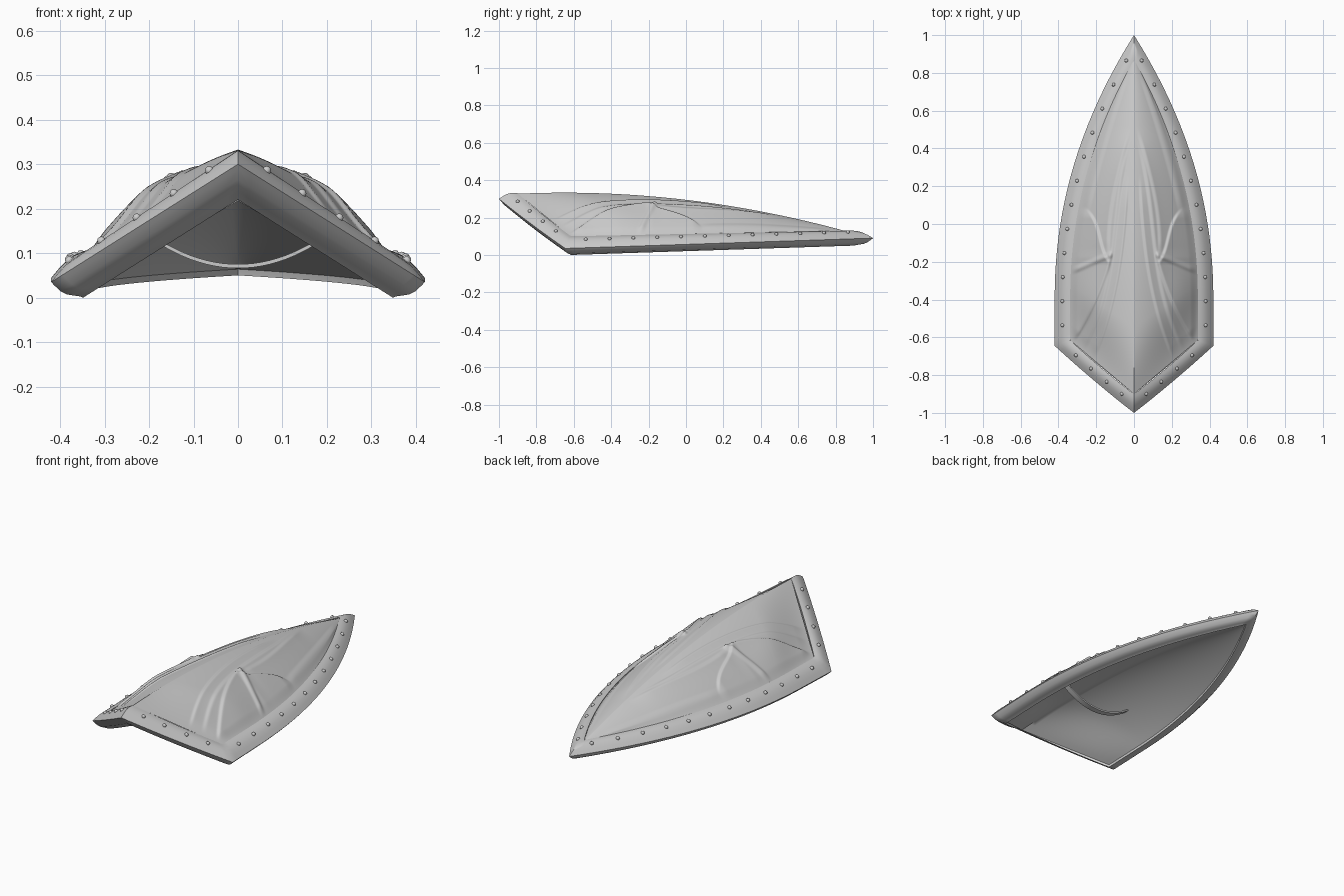
import bpy, bmesh, math
from mathutils import Vector

if "Cube" in bpy.data.objects:
    bpy.data.objects.remove(bpy.data.objects["Cube"], do_unlink=True)

steel = bpy.data.materials.new("grey steel")
steel.use_nodes = True
steel.diffuse_color = (0.6, 0.6, 0.6, 1)
steel.node_tree.nodes["Principled BSDF"].inputs["Base Color"].default_value = (0.6, 0.6, 0.6, 1)


def lerp(a, b, t):
    return a + (b - a) * t


def smooth(t):
    t = max(0.0, min(1.0, t))
    return t * t * (3 - 2 * t)


def finish(name, bm, mirror=True, angle=60):
    me = bpy.data.meshes.new(name)
    bm.to_mesh(me)
    bm.free()
    me.materials.append(steel)
    ob = bpy.data.objects.new(name, me)
    bpy.context.collection.objects.link(ob)
    bpy.ops.object.select_all(action='DESELECT')
    ob.select_set(True)
    bpy.context.view_layer.objects.active = ob
    if mirror:
        ob.modifiers.new("Mirror", 'MIRROR').merge_threshold = 0.0005
        bpy.ops.object.modifier_apply(modifier="Mirror")
    bpy.ops.object.shade_smooth_by_angle(angle=math.radians(angle))


def loft(bm, rows, closed=False, flip=False):
    grid = [[bm.verts.new(p) for p in r] for r in rows]
    n = len(rows[0])
    for a, b in zip(grid, grid[1:]):
        for i in range(n if closed else n - 1):
            j = (i + 1) % n
            quad = (a[i], a[j], b[j], b[i])
            bm.faces.new(quad[::-1] if flip else quad)
    bmesh.ops.remove_doubles(bm, verts=bm.verts, dist=0.0002)


# Rim edge lines: front tip, corner, back tip
EDGES = {
    "outer": (Vector((0, -1, .30)), Vector((.42, -.645, .035)), Vector((0, 1, .09))),
    "top": (Vector((0, -.9, .33)), Vector((.338, -.615, .10)), Vector((0, .87, .13))),
    "base": (Vector((0, -.9, .22)), Vector((.348, -.615, 0)), Vector((0, .9, .05))),
}


def front_edge(kind, p):
    tip, corner, _ = EDGES[kind]
    v = lerp(tip, corner, p)
    v.y -= 0.03 * p * (1 - p)
    return v


def side_edge(kind, q):
    _, corner, tip = EDGES[kind]
    v = lerp(corner, tip, q)
    k = max(0, (v.y + .4) / (tip.y + .4))
    v.x = corner.x * (1 - k ** 2.1)
    return v


def section(edge, p):
    top, outer, base = (edge(k, p) for k in ("top", "outer", "base"))
    pts = [top]
    for k in (.2, .4, .6, .8):
        pts.append(lerp(top, outer, k) + Vector((0, 0, .013 * math.sin(math.pi * k))))
    pts.append(outer)
    for k in (.1, .3, .5, .7, .9):
        pts.append(lerp(outer, base, k) - Vector((0, 0, .014 * math.sin(math.pi * k) * (1 - k * k))))
    return pts + [base, base + Vector((0, 0, .016))]


# Rim
bm = bmesh.new()
rows = [section(front_edge, i / 16) for i in range(17)]
rows += [section(side_edge, i / 48) for i in range(1, 49)]
loft(bm, rows, closed=True)
bmesh.ops.recalc_face_normals(bm, faces=bm.faces)
finish("rim", bm)

# Embossed feathers: back y, front y, x controls, height, edge width, outward falloff
FEATHERS = [
    (.28, -.76, (.02, .03, .05, .10, .22), .012, .018, .04),
    (.48, -.72, (0, .06, .11, .07, .15, .27), .014, .025, .05),
    (-.12, -.66, (.10, .13, .21, .33), .016, .022, .10),
    (.52, -.19, (0, .07, .14, .12), .012, .025, .05),
    (.84, .02, (0, .10, .18, .24), .010, .035, .06),
    (.09, -.22, (.25, .15, .19, .11), .014, .02, .12),
]
ARM_START, ARM_END = Vector((.13, -.165)), Vector((.33, -.25))


def bezier(c, t):
    n = len(c) - 1
    return sum(math.comb(n, i) * (1 - t) ** (n - i) * t ** i * x for i, x in enumerate(c))


def relief(x, y):
    z = 0
    for y0, y1, ctrl, h, width, fall in FEATHERS:
        if y1 < y < y0:
            t = (y0 - y) / (y0 - y1)
            d = x - bezier(ctrl, t)
            if d > 0:
                fade = smooth(t / .2) * smooth((1 - t) / .15)
                z += h * fade * smooth(d / width) * math.exp(-d / fall)
    # raised seam across the cheek
    arm = ARM_END - ARM_START
    p = Vector((x, y)) - ARM_START
    k = max(0, min(1, p.dot(arm) / arm.length_squared))
    z += .010 * smooth(1 - (p - arm * k).length / .022)
    # soft swelling of the cheek panel
    return z + .010 * math.exp(-((x - .24) / .08) ** 2 - ((y + .38) / .13) ** 2)


def plate_point(s, t, embossed):
    edge = side_edge("top" if embossed else "base", s)
    yc = lerp(-.9, .87, s)
    x, y = edge.x * t, lerp(yc, edge.y, t)
    crest = .335 - .0909 * (yc + .65) ** 2
    bulge = lerp(1 - t, 1 - .45 * t - .55 * t * t, smooth(s / .2))
    if embossed:
        z = lerp(edge.z - .004, crest - .002, bulge)
        z += relief(x, y) * smooth((1 - t) / .12) * smooth(s / .06) * smooth((1 - s) / .1)
    else:
        z = lerp(edge.z + .014, crest - lerp(.112, .062, s), bulge)
    return Vector((x, y, z))


def plate(name, ns, nt, embossed):
    bm = bmesh.new()
    rows = [[plate_point(i / ns, j / nt, embossed) for j in range(nt + 1)] for i in range(ns + 1)]
    loft(bm, rows, flip=not embossed)
    finish(name, bm)


# Embossed outer plate and plain inner lining
plate("shield_plate", 240, 90, True)
plate("inner_lining", 50, 20, False)

# Rivets along the rim
bm = bmesh.new()
spots = [(front_edge, p) for p in (.17, .38, .60, .81)]
spots += [(side_edge, .06 + i * .0814) for i in range(12)]
for edge, p in spots:
    pos = lerp(edge("top", p), edge("outer", p), .5) + Vector((0, 0, .013))
    made = bmesh.ops.create_icosphere(bm, subdivisions=2, radius=.010)
    bmesh.ops.translate(bm, verts=made["verts"], vec=pos)
finish("rivets", bm)

# Hand strap underneath
bm = bmesh.new()
rows = []
for i in range(25):
    x = lerp(-.22, .22, i / 24)
    z = .066 + 1.75 * x * x
    rows.append([(x, -.3 + dy, z + dz) for dy, dz in
                 ((-.016, 0), (.016, 0), (.016, .009), (-.016, .009))])
loft(bm, rows, closed=True)
bmesh.ops.holes_fill(bm, edges=bm.edges)
bmesh.ops.recalc_face_normals(bm, faces=bm.faces)
finish("hand_strap", bm, mirror=False)
